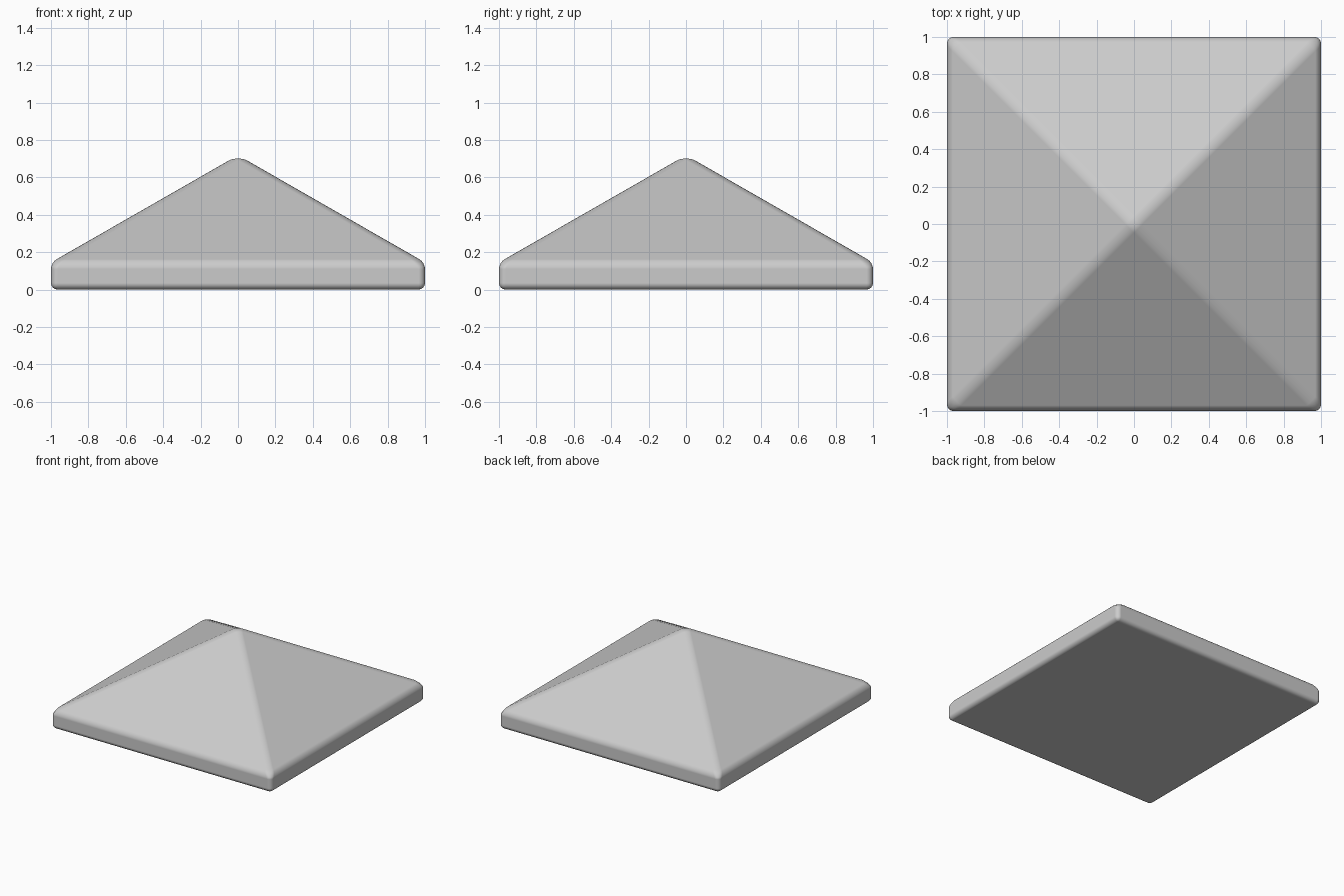
import bpy, bmesh

if "Cube" in bpy.data.objects:
    bpy.data.objects.remove(bpy.data.objects["Cube"])

EAVE, APEX, ROUND = 0.145, 0.718, 0.035

# Square slab whose top face is poked up into a pyramid
bm = bmesh.new()
bmesh.ops.create_cube(bm, size=2)
for v in bm.verts:
    v.co.z = EAVE if v.co.z > 0 else 0
bm.normal_update()
top = [f for f in bm.faces if f.normal.z > 0.9]
peak = bmesh.ops.poke(bm, faces=top)["verts"][0]
peak.co = (0, 0, APEX)
bm.normal_update()

mesh = bpy.data.meshes.new("pyramid_cap")
bm.to_mesh(mesh)
bm.free()
cap = bpy.data.objects.new("pyramid_cap", mesh)
bpy.context.collection.objects.link(cap)

# Soft rounding on every edge
bevel = cap.modifiers.new("rounded_edges", "BEVEL")
bevel.width = ROUND
bevel.segments = 4
bevel.limit_method = "NONE"
bevel.harden_normals = True

for p in mesh.polygons:
    p.use_smooth = True
